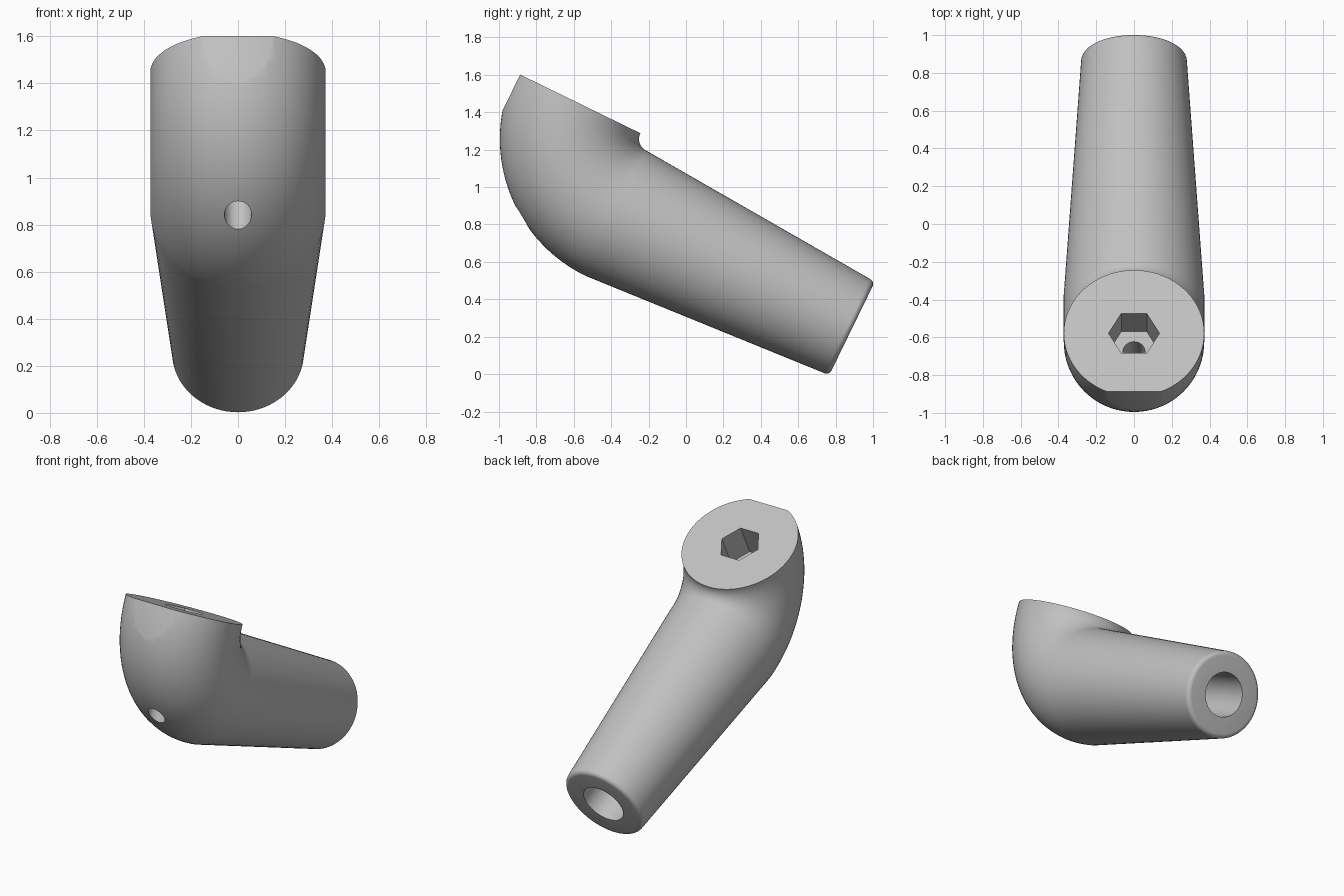
import bpy
import bmesh
from math import sin, cos, pi, radians
from mathutils import Matrix, Vector

if "Cube" in bpy.data.objects:
    bpy.data.objects.remove(bpy.data.objects["Cube"])

SEGMENTS = 72
BEND, RADIUS = 0.442, 0.372          # bend radius and tube radius of the elbow
ARM, END_RADIUS, FILLET = 1.405, 0.28, 0.03
SOCKET_DEPTH, BORE_DEPTH = 0.22, 0.8

grey = bpy.data.materials.new("light grey")
grey.use_nodes = True
grey.diffuse_color = (0.53, 0.53, 0.53, 1)
grey.node_tree.nodes["Principled BSDF"].inputs["Base Color"].default_value = grey.diffuse_color


def new_object(name, bm):
    bmesh.ops.recalc_face_normals(bm, faces=bm.faces)
    mesh = bpy.data.meshes.new(name)
    bm.to_mesh(mesh)
    bm.free()
    mesh.materials.append(grey)
    obj = bpy.data.objects.new(name, mesh)
    bpy.context.collection.objects.link(obj)
    return obj


def prism(name, sides, radius, depth, center, turn):
    bm = bmesh.new()
    bmesh.ops.create_cone(bm, cap_ends=True, segments=sides, radius1=radius, radius2=radius,
                          depth=depth, matrix=Matrix.Translation(center) @ turn)
    return new_object(name, bm)


# Sections as (centre, outward direction, radius): rounded arm end, then the bend
down = Vector((0, 0, -1))
sections = []
for i in range(7):
    a = pi / 2 * i / 6
    sections.append((Vector((0, ARM - FILLET + FILLET * cos(a), 0)), down,
                     END_RADIUS - FILLET + FILLET * sin(a)))
for i in range(33):
    a = pi / 2 * i / 32
    out = Vector((0, -sin(a), -cos(a)))
    sections.append((Vector((0, 0, BEND)) + out * BEND, out, RADIUS))

# Skin the sections into one closed body
bm = bmesh.new()
rings = []
for center, out, r in sections:
    ring = []
    for j in range(SEGMENTS):
        a = 2 * pi * j / SEGMENTS
        ring.append(bm.verts.new(center + out * r * cos(a) + Vector((r * sin(a), 0, 0))))
    rings.append(ring)
for lower, upper in zip(rings, rings[1:]):
    for j in range(SEGMENTS):
        k = (j + 1) % SEGMENTS
        bm.faces.new((lower[j], lower[k], upper[k], upper[j]))
bm.faces.new(rings[0])
bm.faces.new(rings[-1])
body = new_object("elbow_handle", bm)

# Cutters: front flat, hexagonal socket, pin hole and arm bore
bm = bmesh.new()
bmesh.ops.create_cube(bm, size=1, matrix=Matrix.Translation((0, -1.285, BEND)))
upright = Matrix.Rotation(pi / 2, 4, 'Z')
cutters = [
    new_object("flat_cutter", bm),
    prism("socket_cutter", 6, 0.135, 2 * SOCKET_DEPTH, (0, -BEND, BEND), upright),
    prism("pin_hole_cutter", 32, 0.058, 1.0, (0, -BEND, BEND - SOCKET_DEPTH - 0.45), upright),
    prism("bore_cutter", 48, 0.143, 2 * BORE_DEPTH, (0, ARM, 0), Matrix.Rotation(pi / 2, 4, 'X')),
]
bpy.context.view_layer.objects.active = body
for cutter in cutters:
    cutter.hide_render = True
    mod = body.modifiers.new(cutter.name, 'BOOLEAN')
    mod.operation = 'DIFFERENCE'
    mod.solver = 'EXACT'
    mod.object = cutter
    bpy.ops.object.modifier_apply(modifier=mod.name)
for cutter in cutters:
    bpy.data.objects.remove(cutter)

# Tilt into place and smooth the round surfaces
body.data.transform(Matrix.Translation((0, -0.375, 0.86)) @ Matrix.Rotation(radians(-26), 4, 'X'))
bpy.ops.object.select_all(action='DESELECT')
body.select_set(True)
bpy.ops.object.shade_smooth_by_angle(angle=radians(30))
